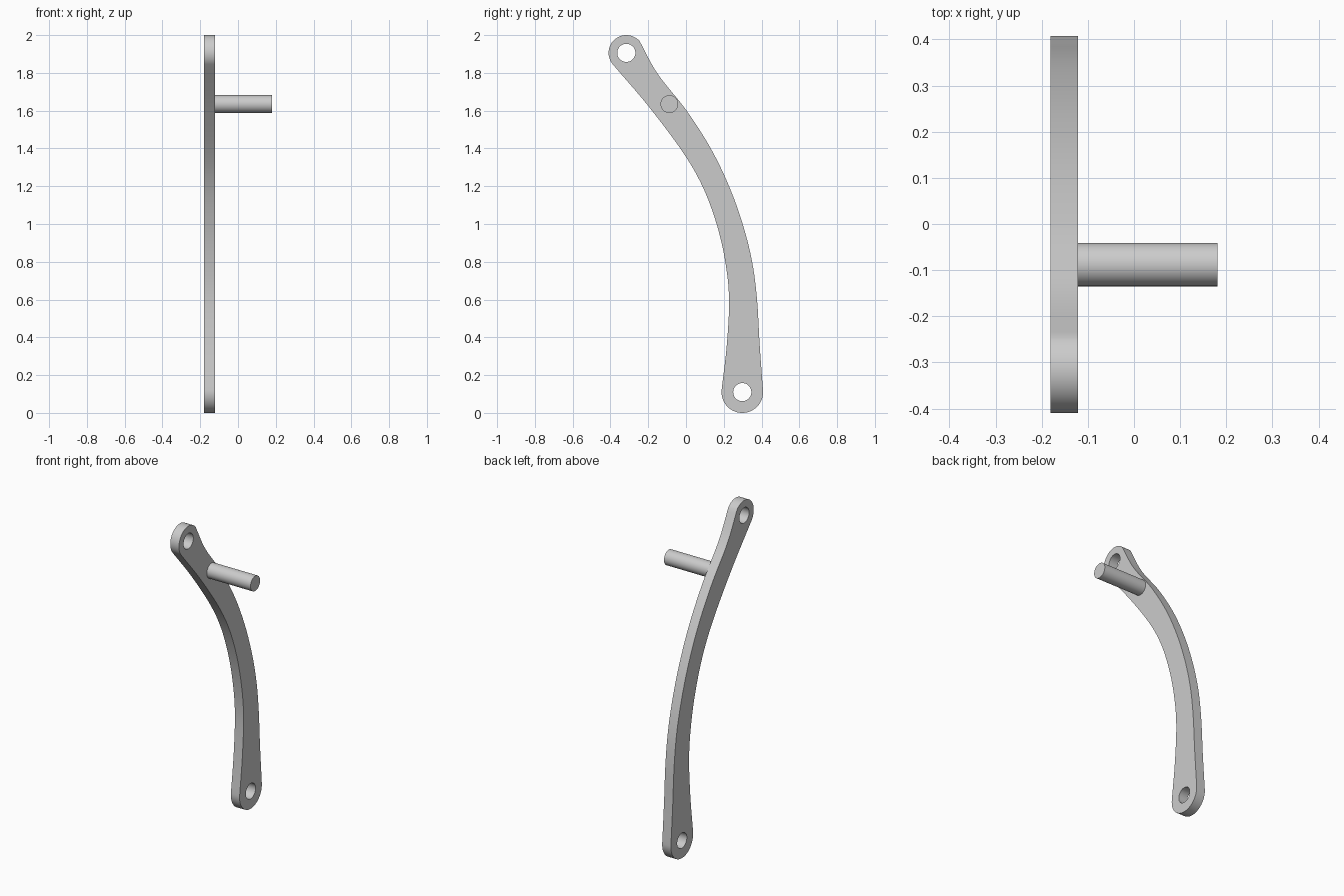
import bpy
from math import radians, cos, sin, pi
from mathutils import Vector
from mathutils.geometry import interpolate_bezier

cube = bpy.data.objects.get("Cube")
if cube:
    bpy.data.objects.remove(cube, do_unlink=True)

grey = bpy.data.materials.new("plain grey")
grey.use_nodes = True
grey.diffuse_color = (0.6, 0.6, 0.6, 1)
grey.node_tree.nodes["Principled BSDF"].inputs["Base Color"].default_value = (0.6, 0.6, 0.6, 1)

TOP, TOP_R = Vector((-0.316, 1.906)), 0.094
FOOT, FOOT_R = Vector((0.298, 0.11)), 0.11
HOLE_R = 0.048
PIN = Vector((-0.088, 1.635))


def arc(centre, radius, start, end, steps):
    """Points along an arc, angles in degrees."""
    angles = [radians(start + (end - start) * i / steps) for i in range(steps + 1)]
    return [centre + radius * Vector((cos(a), sin(a))) for a in angles]


def smooth(points, steps=8):
    """Inner points of a smooth curve through the given points."""
    pts = [Vector(p) for p in points]
    ends = [2 * pts[0] - pts[1]] + pts + [2 * pts[-1] - pts[-2]]
    out = []
    for a, b, c, d in zip(ends, ends[1:], ends[2:], ends[3:]):
        seg = interpolate_bezier(b, b + (c - a) / 6, c - (d - b) / 6, c, steps + 1)
        out += [p.to_2d() for p in seg[:-1]]
    return out[1:]


def finish(obj, name):
    obj.name = name
    obj.data.materials.clear()
    obj.data.materials.append(grey)
    bpy.ops.object.select_all(action='DESELECT')
    obj.select_set(True)
    bpy.context.view_layer.objects.active = obj
    bpy.ops.object.shade_smooth_by_angle(angle=radians(30))


# Outline of the curved arm: foot, rear edge, top, front edge
foot_arc = arc(FOOT, FOOT_R, -187, 4, 32)
top_arc = arc(TOP, TOP_R, 42, 220, 32)
rear = [foot_arc[-1], (0.39, 0.36), (0.376, 0.6), (0.35, 0.8), (0.3, 1.0),
        (0.228, 1.2), (0.131, 1.4), (0.003, 1.6), (-0.155, 1.8 + 0.07), top_arc[0]]
rear[-2] = (-0.15, 1.79 + 0.07)
front = [top_arc[-1], (-0.2, 1.625), (-0.02, 1.385), (0.087, 1.2), (0.162, 1.0),
         (0.208, 0.8), (0.228, 0.6), (0.216, 0.36), foot_arc[0]]
rear[-2] = (-0.15, 1.795)
outline = foot_arc + smooth(rear) + top_arc + smooth(front)

# Flat plate with a hole at each end
curve = bpy.data.curves.new("arm_profile", 'CURVE')
curve.dimensions = '2D'
curve.fill_mode = 'BOTH'
curve.extrude = 0.03
for loop in (outline, arc(TOP, HOLE_R, 0, 360, 48)[:-1], arc(FOOT, HOLE_R, 0, 360, 48)[:-1]):
    spline = curve.splines.new('POLY')
    spline.points.add(len(loop) - 1)
    for point, co in zip(spline.points, loop):
        point.co = (co.x, co.y, 0, 1)
    spline.use_cyclic_u = True
arm = bpy.data.objects.new("curved_arm", curve)
bpy.context.collection.objects.link(arm)
arm.rotation_euler = (pi / 2, 0, pi / 2)
arm.location.x = -0.151
bpy.ops.object.select_all(action='DESELECT')
arm.select_set(True)
bpy.context.view_layer.objects.active = arm
bpy.ops.object.convert(target='MESH')
finish(bpy.context.object, "curved_arm")

# Round pin standing out from the arm
bpy.ops.mesh.primitive_cylinder_add(vertices=48, radius=0.047, depth=0.302,
                                    location=(0.03, PIN.x, PIN.y), rotation=(0, pi / 2, 0))
finish(bpy.context.object, "side_pin")
